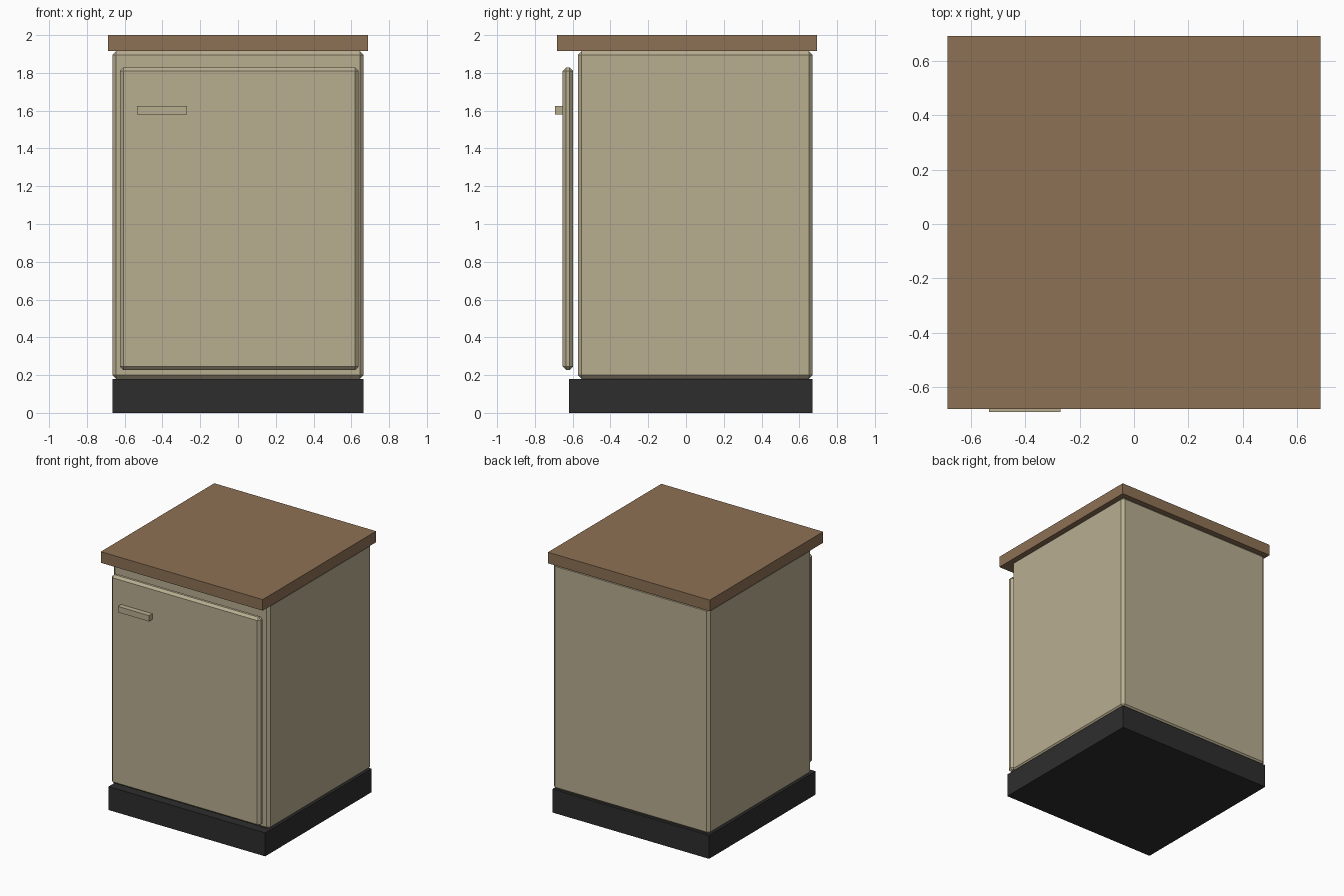
import bpy
import bmesh
from mathutils import Vector

cube = bpy.data.objects.get("Cube")
if cube:
    bpy.data.objects.remove(cube, do_unlink=True)


def material(name, rgb):
    mat = bpy.data.materials.new(name)
    mat.use_nodes = True
    color = (*rgb, 1.0)
    mat.diffuse_color = color
    mat.node_tree.nodes["Principled BSDF"].inputs["Base Color"].default_value = color
    return mat


def box(name, x, y, z, mat, bevel=0.0):
    """Box between (min, max) limits on each axis, optionally chamfered."""
    low, high = (Vector(corner) for corner in zip(x, y, z))
    size, centre = high - low, (low + high) / 2
    bm = bmesh.new()
    bmesh.ops.create_cube(bm, size=1.0)
    for v in bm.verts:
        v.co = v.co * size
    mesh = bpy.data.meshes.new(name)
    bm.to_mesh(mesh)
    bm.free()
    mesh.materials.append(mat)
    obj = bpy.data.objects.new(name, mesh)
    obj.location = centre
    bpy.context.collection.objects.link(obj)
    if bevel:
        mod = obj.modifiers.new("chamfer", 'BEVEL')
        mod.width = bevel
        mod.segments = 1
    return obj


beige = material("beige paint", (0.48, 0.42, 0.28))
wood = material("brown wood", (0.27, 0.165, 0.09))
black = material("dark plinth", (0.027, 0.027, 0.027))

# Plinth and carcass
box("plinth", (-0.665, 0.665), (-0.62, 0.67), (0, 0.18), black)
box("cabinet_body", (-0.665, 0.665), (-0.573, 0.67), (0.18, 1.915), beige, 0.02)

# Worktop
box("worktop", (-0.687, 0.687), (-0.682, 0.693), (1.915, 2), wood)

# Door standing just off the carcass, with its handle
box("door", (-0.625, 0.638), (-0.653, -0.598), (0.227, 1.828), beige, 0.018)
box("door_handle", (-0.535, -0.27), (-0.693, -0.653), (1.58, 1.625), beige)
